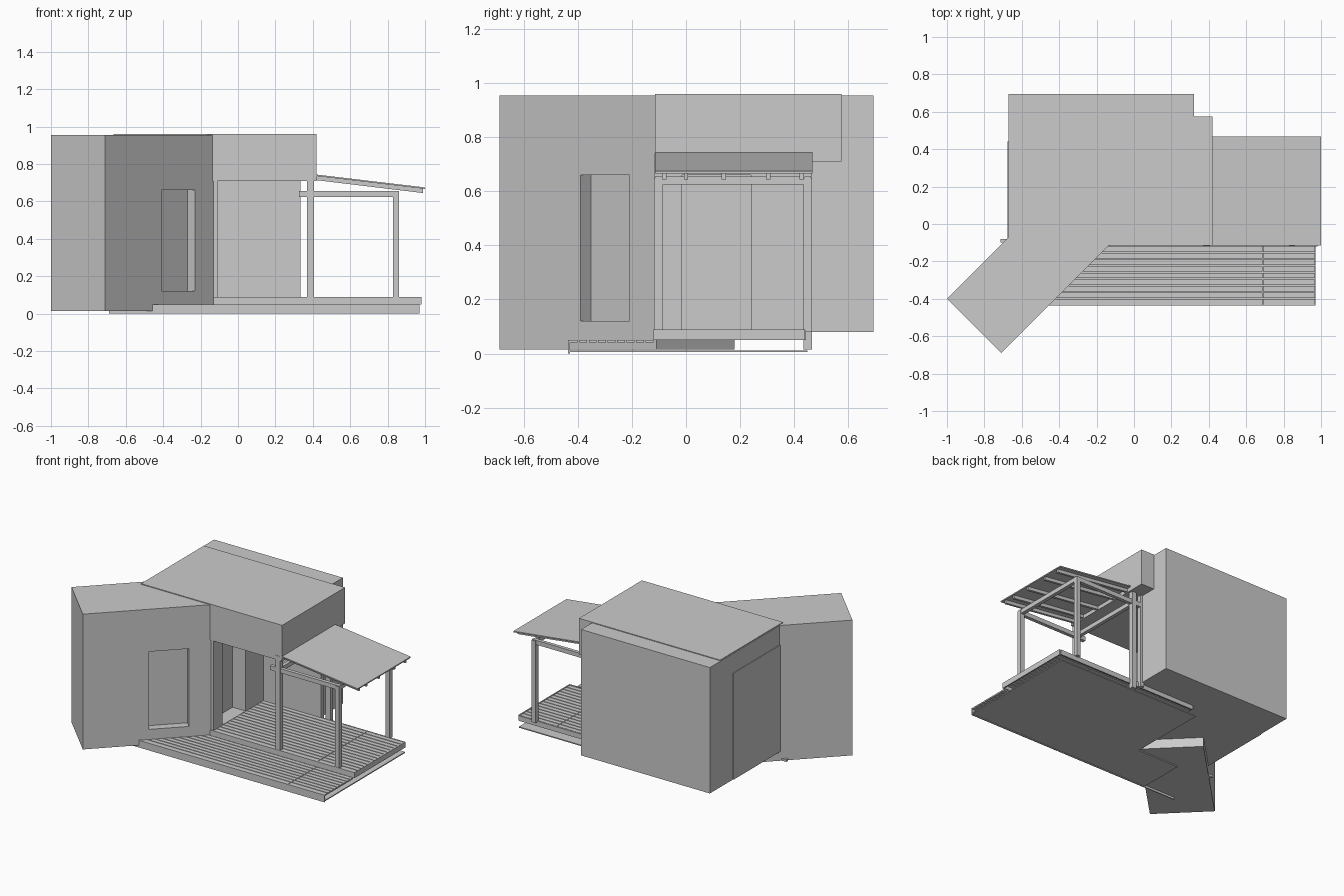
import bpy, bmesh, math
from mathutils import Vector

if "Cube" in bpy.data.objects:
    bpy.data.objects.remove(bpy.data.objects["Cube"])

grey = bpy.data.materials.new("plain grey")
grey.diffuse_color = (0.6, 0.6, 0.6, 1)
grey.use_nodes = True
grey.node_tree.nodes["Principled BSDF"].inputs["Base Color"].default_value = grey.diffuse_color


def add(name, bm):
    bmesh.ops.recalc_face_normals(bm, faces=bm.faces)
    me = bpy.data.meshes.new(name)
    bm.to_mesh(me)
    bm.free()
    me.materials.append(grey)
    ob = bpy.data.objects.new(name, me)
    bpy.context.collection.objects.link(ob)
    return ob


def prism(name, pts, z0, z1):
    """Plan outline extruded upwards."""
    bm = bmesh.new()
    f = bm.faces.new([bm.verts.new((x, y, z0)) for x, y in pts])
    r = bmesh.ops.extrude_face_region(bm, geom=[f])
    bmesh.ops.translate(bm, vec=(0, 0, z1 - z0),
                        verts=[g for g in r["geom"] if isinstance(g, bmesh.types.BMVert)])
    return add(name, bm)


def box(name, x0, x1, y0, y1, z0, z1):
    return prism(name, [(x0, y0), (x1, y0), (x1, y1), (x0, y1)], z0, z1)


def side_strip(name, pts, y0, y1):
    """Outline in the xz plane extruded along y."""
    bm = bmesh.new()
    f = bm.faces.new([bm.verts.new((x, y0, z)) for x, z in pts])
    r = bmesh.ops.extrude_face_region(bm, geom=[f])
    bmesh.ops.translate(bm, vec=(0, y1 - y0, 0),
                        verts=[g for g in r["geom"] if isinstance(g, bmesh.types.BMVert)])
    return add(name, bm)


def cut(target, cutter):
    m = target.modifiers.new("opening", 'BOOLEAN')
    m.operation, m.solver, m.object = 'DIFFERENCE', 'EXACT', cutter
    bpy.context.view_layer.objects.active = target
    bpy.ops.object.modifier_apply(modifier=m.name)
    bpy.data.objects.remove(cutter)


# Main house: lower walls around the porch recess, then the upper volume
walls = prism("house_walls", [(-.67, -.11), (-.11, -.11), (-.11, .435), (.32, .435),
                              (.32, .695), (-.67, .695)], .08, .955)
cut(walls, box("door_cutter", -.21, -.05, -.015, .24, .087, .66))
box("upper_volume", -.665, .42, -.115, .575, .71, .96)
box("side_wall_panel", -.675, -.665, -.085, .44, .08, .82)
box("ground_block", -.715, -.67, -.1, -.08, .015, .03)
box("porch_wall_end", .31, .335, .435, .465, .05, .71)

# Angled wing with a recessed window
wing = prism("angled_wing", [(-1, -.4), (-.71, -.69), (-.13, -.11), (-.42, .18)], .015, .955)
c, u, n = Vector((-.32, -.30)), Vector((.09, .09)), Vector((.039, -.039))
cut(wing, prism("window_cutter", [c - u - n, c + u - n, c + u + n, c - u + n], .12, .66))


# Decks: boards run sideways with a butt joint near the right end
def deck(name, x0, x1, y0, y1, z0, z1, count):
    step = (y1 - y0) / count
    for i in range(count):
        a = y0 + i * step
        box(f"{name}_board_long", x0, .688, a, a + step - .006, z0, z1)
        box(f"{name}_board_short", .691, x1, a, a + step - .006, z0, z1)


deck("step", -.45, .968, -.43, -.115, .04, .05, 9)
deck("porch", -.13, .972, -.11, .44, .072, .085, 15)
box("step_front_board", -.69, .97, -.437, -.43, 0, .05)
box("porch_front_board", -.13, .98, -.12, -.112, .05, .088)
box("porch_end_board", .972, .98, -.112, .44, .05, .088)
box("porch_back_board", -.11, .972, .437, .445, .05, .085)
box("step_ground_plate", -.45, .97, -.43, -.11, .005, .012)
box("porch_ground_plate", -.13, .97, -.11, .45, .005, .012)

# Porch frame: posts and beams
for y0, y1, base in ((-.118, -.085, .085), (.435, .467, .015)):
    box("house_post", .37, .405, y0, y1, base, .74)
    box("outer_post", .83, .86, y0, y1, .08, .65)
    box("side_beam", .325, .86, y0 + .004, y1 - .004, .625, .655)
box("outer_beam", .832, .858, -.085, .435, .625, .655)
box("inner_beam", .375, .4, -.085, .435, .625, .655)

# Sloping porch roof on rafters
side_strip("porch_roof", [(.41, .737), (1.0, .667), (1.0, .675), (.41, .745)], -.115, .468)
for y in (-.08, 0, .14, .305, .428):
    side_strip("rafter", [(.41, .715), (.99, .645), (.99, .669), (.41, .738)], y - .008, y + .008)
